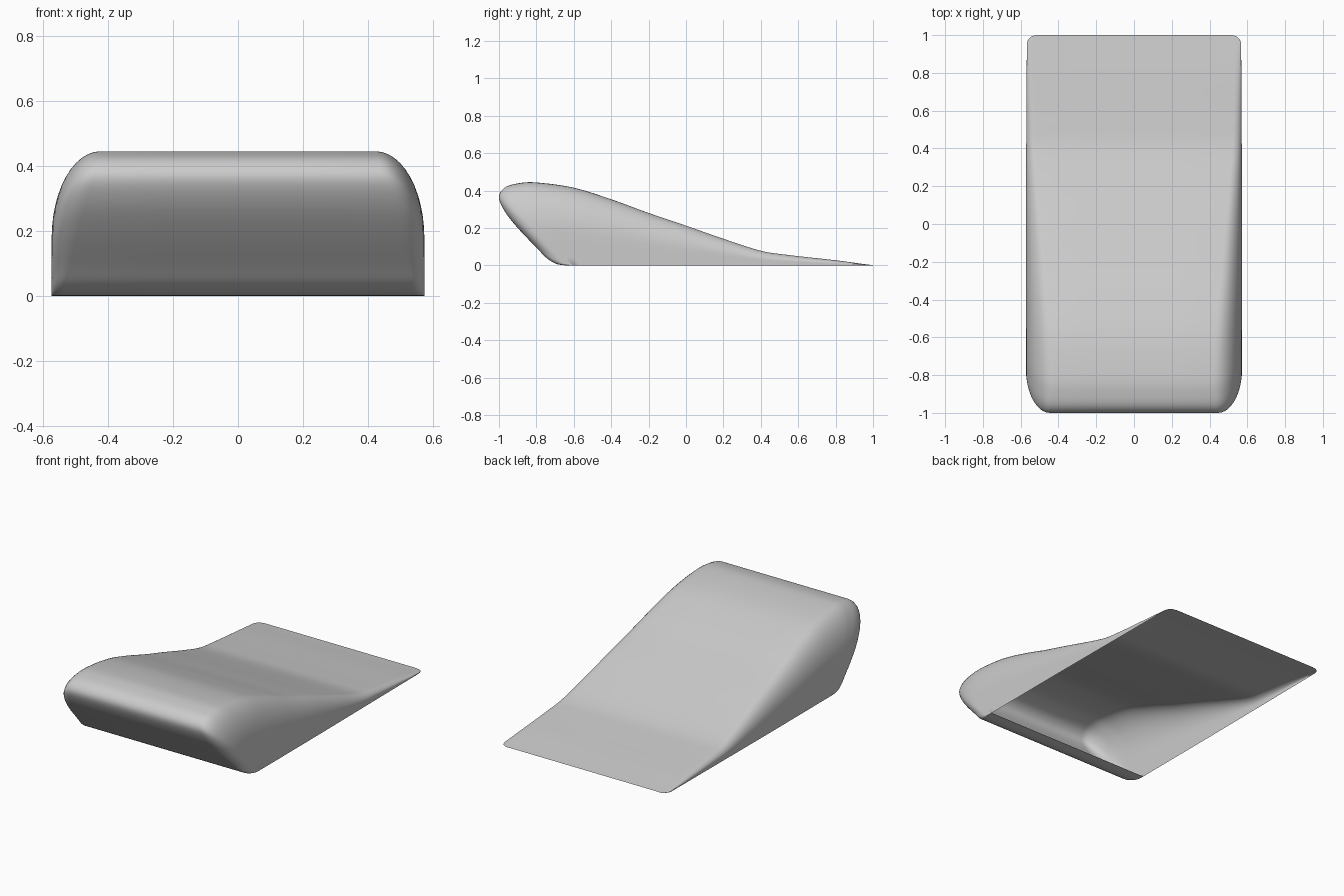
import bpy, bmesh, math

if "Cube" in bpy.data.objects:
    bpy.data.objects.remove(bpy.data.objects["Cube"])

# Side profile (y, z): inner lip, sloped front, rounded crest, long tapering ramp
PROFILE = [(-.60, 0), (-.68, .004), (-.74, .035), (-.80, .095), (-.90, .20),
           (-.97, .29), (-1.0, .365), (-.97, .415), (-.90, .438), (-.80, .443),
           (-.60, .415), (-.40, .353), (-.20, .280), (0, .212), (.20, .142),
           (.40, .078), (.55, .055), (.80, .027), (.95, .007), (1.0, .001)]
HALF_WIDTH = .573
FALLOFF = .6      # share of the height taken up by the rounded shoulder


def smooth_curve(pts, steps):
    """Catmull-Rom curve through the points."""
    ext = [pts[0]] + pts + [pts[-1]]
    out = []
    for a, b, c, d in zip(ext, ext[1:], ext[2:], ext[3:]):
        for s in range(steps):
            t = s / steps
            out.append(tuple(.5 * (2 * q + (r - p) * t + (2 * p - 5 * q + 4 * r - u) * t * t
                                   + (3 * q - p - 3 * r + u) * t ** 3)
                             for p, q, r, u in zip(a, b, c, d)))
    return out + [pts[-1]]


def half_width(y):
    """Plan outline, with rounded corners at the thin back edge."""
    r = .05
    k = min(max((y - 1 + r) / r, 0), 1)
    return HALF_WIDTH - .006 * max(y, 0) - r * (1 - math.sqrt(1 - k * k))


def cross_section(y, z):
    """Right half from centre to base: flat top, rounded shoulder, side wall."""
    w, r = half_width(y), .03 + .27 * max(z, 0)
    base_y = max(y, -.6)
    half = [(0, 1), ((w - r) * .5, 1)]
    for i in range(13):
        a = math.pi / 2 * i / 12
        half.append((w - r + r * math.sin(a), 1 - FALLOFF * (1 - math.cos(a))))
    half += [(w, (1 - FALLOFF) * k / 4) for k in (3, 2, 1, 0)]
    pts = [(x, base_y + f * (y - base_y), max(f * z, 0)) for x, f in half]
    return [(-x, yy, zz) for x, yy, zz in reversed(pts[1:])] + pts


# Open-bottomed wedge shell
bm = bmesh.new()
rows = [[bm.verts.new(p) for p in cross_section(y, z)]
        for y, z in smooth_curve(PROFILE, 6)]
for r0, r1 in zip(rows, rows[1:]):
    for j in range(len(r0) - 1):
        bm.faces.new((r0[j], r0[j + 1], r1[j + 1], r1[j]))
bmesh.ops.remove_doubles(bm, verts=bm.verts, dist=.0002)
bmesh.ops.dissolve_degenerate(bm, edges=bm.edges, dist=.0001)

mesh = bpy.data.meshes.new("wedge_shell")
bm.to_mesh(mesh)
bm.free()
shell = bpy.data.objects.new("wedge_shell", mesh)
bpy.context.collection.objects.link(shell)
for poly in mesh.polygons:
    poly.use_smooth = True
